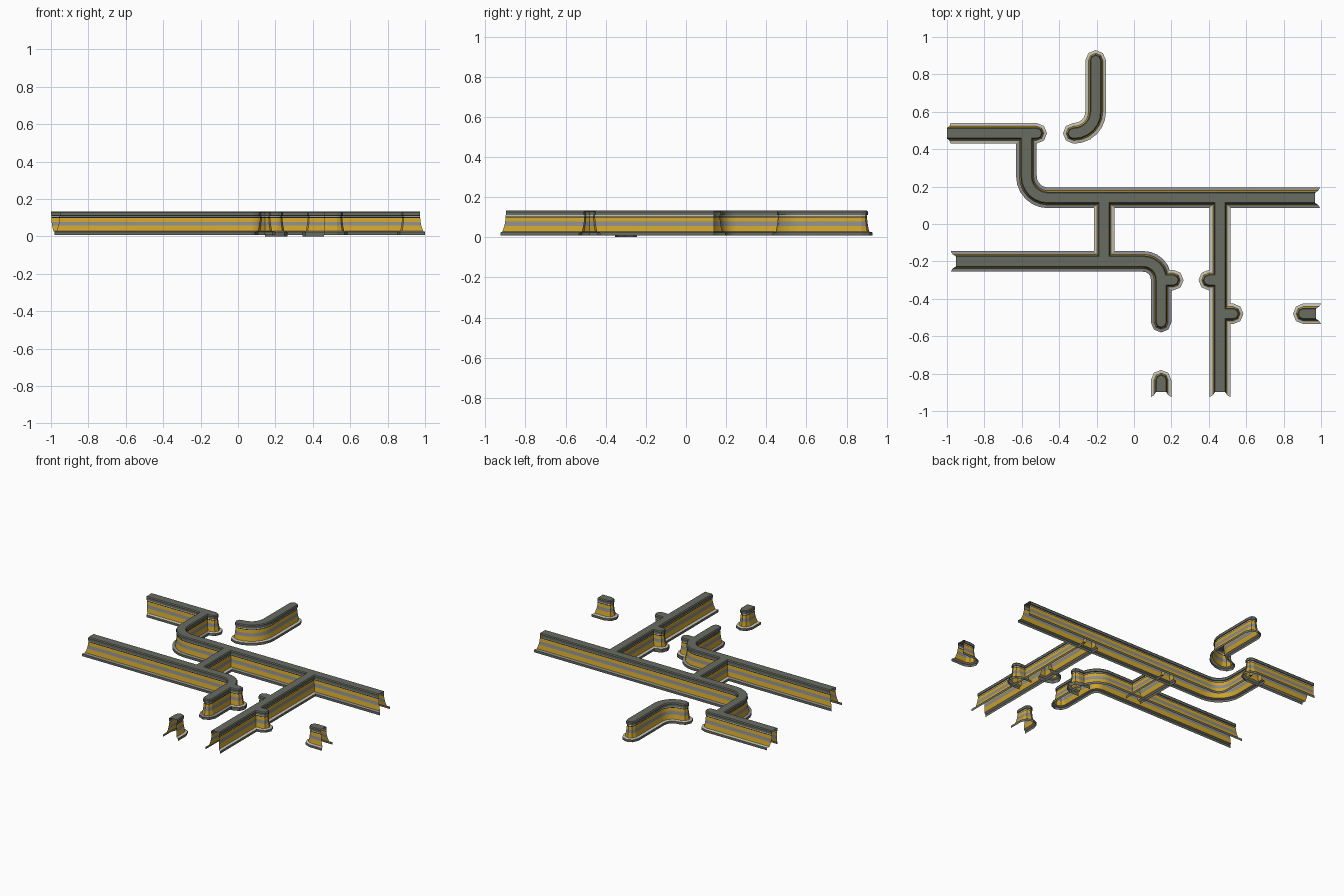
import bpy, bmesh, math
from mathutils import Vector

cube = bpy.data.objects.get("Cube")
if cube:
    bpy.data.objects.remove(cube)


def material(name, rgb):
    m = bpy.data.materials.new(name)
    m.use_nodes = True
    m.diffuse_color = (*rgb, 1)
    m.node_tree.nodes["Principled BSDF"].inputs["Base Color"].default_value = (*rgb, 1)
    return m


dark = material("dark grey", (0.14, 0.15, 0.12))
yellow = material("yellow", (0.62, 0.37, 0.025))
grey = material("band grey", (0.25, 0.26, 0.27))
black = material("black", (0.01, 0.01, 0.01))
light = material("light grey", (0.55, 0.54, 0.48))
DARK, YELLOW, GREY, BLACK, TRIM = range(5)

# Wall section: half width, height, colour of the band above, recess at a cut end
SECTION = [
    (0.055, 0.008, DARK, 0.0),
    (0.055, 0.024, TRIM, 0.0),
    (0.038, 0.028, YELLOW, 0.010),
    (0.032, 0.057, GREY, 0.020),
    (0.029, 0.078, YELLOW, 0.024),
    (0.027, 0.099, BLACK, 0.026),
    (0.026, 0.103, TRIM, 0.026),
    (0.026, 0.110, DARK, 0.026),
    (0.031, 0.111, DARK, 0.028),
    (0.031, 0.127, DARK, 0.028),
    (0.026, 0.133, DARK, 0.028),
]


def bend(center, radius, start, end, steps=6):
    """Points along an arc, angles in degrees."""
    pts = []
    for i in range(steps + 1):
        a = math.radians(start + (end - start) * i / steps)
        pts.append((center[0] + radius * math.cos(a), center[1] + radius * math.sin(a)))
    return pts


def half_round(center, tangent, w, steps=4):
    """Faceted end, running from the left side of the wall to the right."""
    side = Vector((-tangent.y, tangent.x))
    return [center + side * w * math.cos(math.pi * i / steps)
            + tangent * w * math.sin(math.pi * i / steps) for i in range(1, steps)]


def outline(path, w, recess, ends):
    """Left side, end, right side and start of the wall at one half width."""
    pts = [Vector(p) for p in path]
    dirs = [(b - a).normalized() for a, b in zip(pts, pts[1:])]
    first, last = pts[0].copy(), pts[-1].copy()
    if ends[0] == "cut":
        pts[0] = first + dirs[0] * recess
    if ends[1] == "cut":
        pts[-1] = last - dirs[-1] * recess
    if ends[0] == "lip":
        pts[0] = first - dirs[0] * recess * 0.7
    left, right = [], []
    for i, p in enumerate(pts):
        a, b = dirs[max(i - 1, 0)], dirs[min(i, len(dirs) - 1)]
        t = (a + b).normalized()
        off = Vector((-t.y, t.x)) * (w / t.dot(a))
        left.append(p + off)
        right.append(p - off)
    tip = half_round(last, dirs[-1], w) if ends[1] == "round" else []
    tail = half_round(first, -dirs[0], w) if ends[0] == "round" else []
    return left, tip, right, tail


def wall(name, path, ends, base=0.008, trim=light):
    bm = bmesh.new()
    rings = []
    for w, z, _, recess in SECTION:
        parts = outline(path, w, recess, ends)
        z = base if z == SECTION[0][1] else z
        rings.append([[bm.verts.new((p.x, p.y, z)) for p in part] for part in parts])

    def face(verts, index):
        bm.faces.new(verts).material_index = index

    # Side bands, left open where the wall is cut
    for (lo, hi), (_, _, colour, _) in zip(zip(rings, rings[1:]), SECTION):
        loops = []
        for left, tip, right, tail in (lo, hi):
            if tip and tail:
                loops.append([left + tip + right[::-1] + tail + left[:1]])
            elif tip:
                loops.append([left + tip + right[::-1]])
            else:
                loops.append([left, right[::-1]])
        for low, high in zip(*loops):
            for i in range(len(low) - 1):
                face((low[i + 1], low[i], high[i], high[i + 1]), colour)
    # Flat top of the cap
    left, tip, right, tail = rings[-1]
    for i in range(len(left) - 1):
        face((left[i], right[i], right[i + 1], left[i + 1]), DARK)
    if tip:
        face([left[-1], right[-1]] + tip[::-1], DARK)
    if tail:
        face([right[0], left[0]] + tail[::-1], DARK)

    mesh = bpy.data.meshes.new(name)
    bm.normal_update()
    bm.to_mesh(mesh)
    bm.free()
    for m in (dark, yellow, grey, black, trim):
        mesh.materials.append(m)
    obj = bpy.data.objects.new(name, mesh)
    bpy.context.collection.objects.link(obj)
    bpy.ops.object.select_all(action="DESELECT")
    obj.select_set(True)
    bpy.context.view_layer.objects.active = obj
    bpy.ops.object.shade_smooth_by_angle(angle=math.radians(18))


# Long walls
wall("upper_left_wall", [(-0.98, 0.485), (-0.52, 0.485)], ("lip", "round"))
wall("main_bent_wall",
     [(-0.575, 0.485)] + bend((-0.46, 0.255), 0.115, 180, 270) + [(0.995, 0.14)],
     ("joint", "cut"), trim=grey)
wall("lower_left_wall",
     [(-0.98, -0.2)] + bend((0.05, -0.295), 0.095, 90, 0) + [(0.145, -0.525)],
     ("cut", "round"), trim=grey)
wall("right_wall", [(0.46, 0.14), (0.46, -0.925)], ("joint", "cut"))

# Free-standing corner wall
wall("corner_wall",
     [(-0.205, 0.875)] + bend((-0.32, 0.6), 0.115, 0, -90) + [(-0.325, 0.485)],
     ("round", "round"))

# Connector and short stubs growing out of the long walls
wall("connector_wall", [(-0.16, 0.14), (-0.16, -0.2)], ("joint", "joint"))
STUBS = [((0.145, -0.3), 0.21, 0.0), ((0.46, -0.3), 0.40, 0.0), ((0.46, -0.48), 0.53, 0.008)]
for n, (start, end_x, base) in enumerate(STUBS):
    wall(f"stub_{n + 1}", [start, (end_x, start[1])], ("joint", "round"), base)

# Separate end pieces across the doorways
wall("front_end_piece", [(0.145, -0.925), (0.145, -0.835)], ("cut", "round"))
wall("right_end_piece", [(1.0, -0.48), (0.905, -0.48)], ("cut", "round"))
